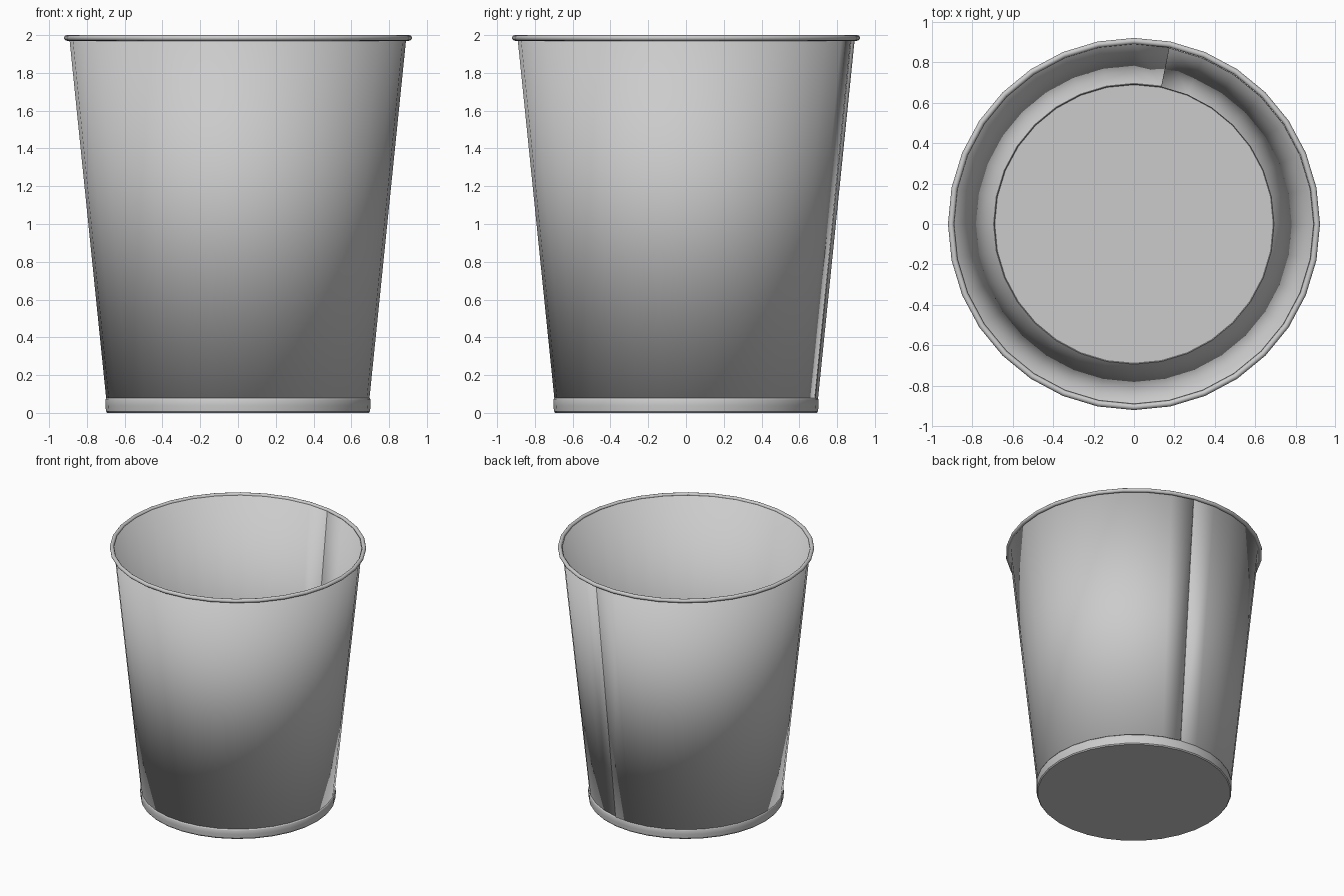
import bpy, bmesh, math

if "Cube" in bpy.data.objects:
    bpy.data.objects.remove(bpy.data.objects["Cube"])

SIDES = 32
SEAM = math.radians(78.75)  # wall seam sits near the back


def make_object(name, bm, thickness=0.0):
    bmesh.ops.recalc_face_normals(bm, faces=bm.faces)
    mesh = bpy.data.meshes.new(name)
    bm.to_mesh(mesh)
    bm.free()
    obj = bpy.data.objects.new(name, mesh)
    bpy.context.collection.objects.link(obj)
    bpy.ops.object.select_all(action='DESELECT')
    obj.select_set(True)
    bpy.context.view_layer.objects.active = obj
    bpy.ops.object.shade_smooth_by_angle(angle=math.radians(35))
    if thickness:
        mod = obj.modifiers.new("thickness", 'SOLIDIFY')
        mod.thickness = thickness
        mod.offset = -1
    return obj


def ring(bm, r, z):
    return [bm.verts.new((r * math.cos(2 * math.pi * i / SIDES),
                          r * math.sin(2 * math.pi * i / SIDES), z))
            for i in range(SIDES)]


def bridge(bm, a, b):
    for i in range(SIDES):
        j = (i + 1) % SIDES
        bm.faces.new((a[i], a[j], b[j], b[i]))


# Tapered wall: one sheet wrapped round so that its ends overlap at the seam
bm = bmesh.new()
columns = []
for i in range(SIDES + 1):
    a = SEAM + 2 * math.pi * i / SIDES
    lift = 0.004 * (1 - i / SIDES)
    columns.append([bm.verts.new(((r + lift) * math.cos(a), (r + lift) * math.sin(a), z))
                    for r, z in ((0.695, 0.075), (0.89, 1.985))])
for a, b in zip(columns, columns[1:]):
    bm.faces.new((a[0], b[0], b[1], a[1]))
make_object("cup_wall", bm, 0.003)

# Base band and floor in one shallow dish
bm = bmesh.new()
rings = [ring(bm, r, z) for r, z in
         ((0.692, 0.0), (0.699, 0.008), (0.702, 0.04), (0.702, 0.07), (0.697, 0.08))]
for a, b in zip(rings, rings[1:]):
    bridge(bm, a, b)
bm.faces.new(rings[0][::-1])
base = make_object("cup_base", bm, 0.006)

# Rolled rim
bm = bmesh.new()
rim = [ring(bm, 0.906 + 0.015 * math.cos(t), 1.985 + 0.015 * math.sin(t))
       for t in (2 * math.pi * k / 12 for k in range(12))]
for k in range(12):
    bridge(bm, rim[k], rim[(k + 1) % 12])
make_object("rolled_rim", bm)
